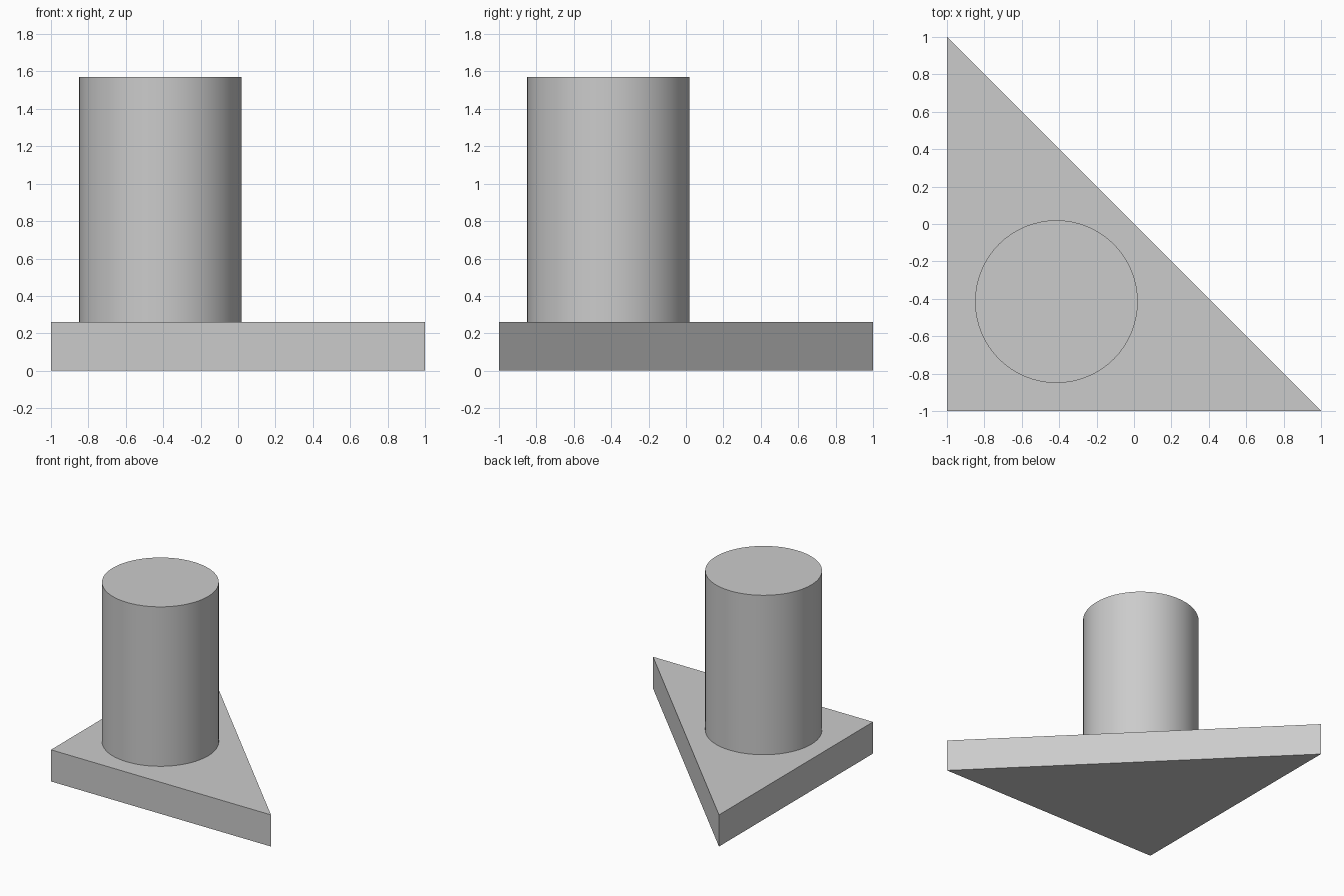
import bpy
import bmesh
import math

cube = bpy.data.objects.get("Cube")
if cube:
    bpy.data.objects.remove(cube, do_unlink=True)

BASE_HEIGHT = 0.26
TOP = 1.57

grey = bpy.data.materials.new("plain grey")
grey.use_nodes = True
colour = (0.6, 0.6, 0.6, 1)
grey.diffuse_color = colour
grey.node_tree.nodes["Principled BSDF"].inputs["Base Color"].default_value = colour

# Right-angled triangular base plate
mesh = bpy.data.meshes.new("base_plate")
bm = bmesh.new()
corners = [bm.verts.new((x, y, 0)) for x, y in ((-1, -1), (1, -1), (-1, 1))]
face = bm.faces.new(corners)
raised = bmesh.ops.extrude_face_region(bm, geom=[face])["geom"]
bmesh.ops.translate(bm, vec=(0, 0, BASE_HEIGHT),
                    verts=[v for v in raised if isinstance(v, bmesh.types.BMVert)])
bmesh.ops.recalc_face_normals(bm, faces=bm.faces)
bm.to_mesh(mesh)
bm.free()
mesh.materials.append(grey)
base = bpy.data.objects.new("base_plate", mesh)
bpy.context.collection.objects.link(base)

# Round post standing on the plate
bpy.ops.mesh.primitive_cylinder_add(
    vertices=64, radius=0.435, depth=TOP - BASE_HEIGHT,
    location=(-0.415, -0.415, (TOP + BASE_HEIGHT) / 2))
post = bpy.context.object
post.name = "round_post"
post.data.materials.append(grey)
bpy.ops.object.shade_smooth_by_angle(angle=math.radians(30))
